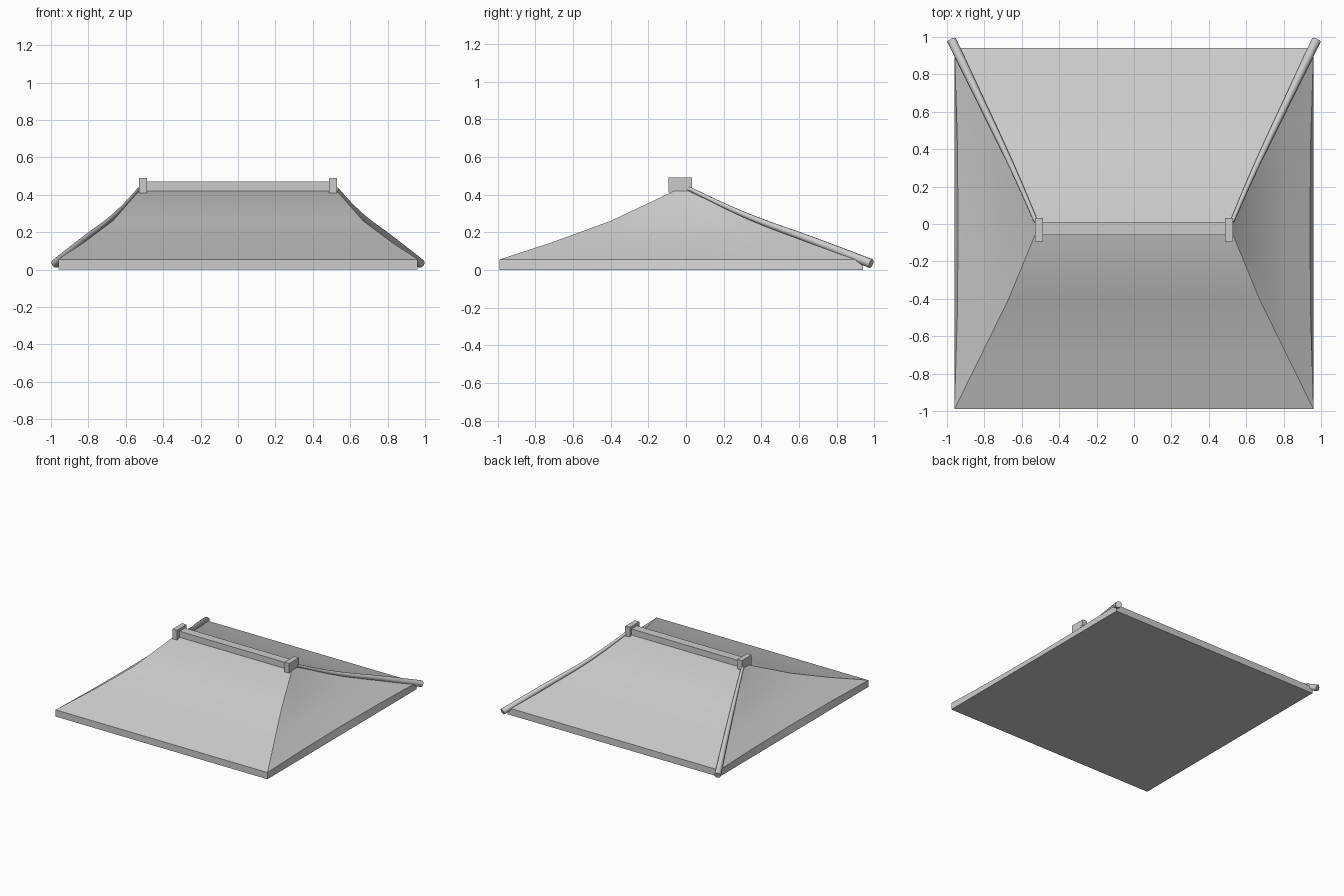
import bpy, bmesh
from mathutils import Vector

if "Cube" in bpy.data.objects:
    bpy.data.objects.remove(bpy.data.objects["Cube"])

CY = -0.025  # ridge line position in y


def box(name, size, loc):
    bpy.ops.mesh.primitive_cube_add(size=1, location=loc)
    ob = bpy.context.object
    ob.name = name
    ob.scale = size
    bpy.ops.object.transform_apply(location=False, rotation=False, scale=True)
    return ob


# Roof body: rectangular rings (half x, half y, z, inward sag of the end slopes)
levels = [(0.96, 0.965, 0.0, 0.0), (0.96, 0.965, 0.055, 0.02),
          (0.817, 0.675, 0.15, 0.015), (0.67, 0.375, 0.26, 0.01),
          (0.53, 0.035, 0.42, 0.0)]
steps = [-1, -0.5, 0, 0.5, 1]
bm = bmesh.new()
rings = []
for hx, hy, z, sag in levels:
    ring = []
    for side in (1, -1):
        for t in steps:
            x = side * (hx - sag * (1 - t * t))
            ring.append(bm.verts.new((x, CY + side * t * hy, z)))
    rings.append(ring)
n = len(rings[0])
for a, b in zip(rings, rings[1:]):
    for i in range(n):
        j = (i + 1) % n
        bm.faces.new((a[i], a[j], b[j], b[i]))
bm.faces.new(rings[0][::-1])
bm.faces.new(rings[-1])
bmesh.ops.recalc_face_normals(bm, faces=bm.faces)
mesh = bpy.data.meshes.new("roof_body")
bm.to_mesh(mesh)
bm.free()
roof = bpy.data.objects.new("roof_body", mesh)
bpy.context.collection.objects.link(roof)
bpy.context.view_layer.objects.active = roof
roof.select_set(True)
bpy.ops.object.shade_smooth_by_angle(angle=0.52)

# Ridge beam and its end blocks
box("ridge_beam", (1.0, 0.07, 0.06), (0, CY, 0.44))
for s, label in ((-1, "left"), (1, "right")):
    box("ridge_end_" + label, (0.042, 0.124, 0.08), (s * 0.508, -0.031, 0.45))

# Tapered round hip poles along the two back corners
path = [(0.525, 0.015, 0.432, 0.011), (0.60, 0.19, 0.347, 0.013),
        (0.677, 0.36, 0.272, 0.016), (0.82, 0.66, 0.160, 0.020),
        (0.975, 0.983, 0.033, 0.025)]
for s, label in ((-1, "left"), (1, "right")):
    cu = bpy.data.curves.new("hip_pole_" + label, 'CURVE')
    cu.dimensions = '3D'
    cu.bevel_depth = 1.0
    cu.bevel_resolution = 3
    cu.resolution_u = 4
    cu.use_fill_caps = True
    sp = cu.splines.new('BEZIER')
    sp.bezier_points.add(len(path) - 1)
    for p, (x, y, z, r) in zip(sp.bezier_points, path):
        p.co = Vector((s * x, y, z))
        p.radius = r
        p.handle_left_type = p.handle_right_type = 'AUTO'
    ob = bpy.data.objects.new("hip_pole_" + label, cu)
    bpy.context.collection.objects.link(ob)
    bpy.ops.object.select_all(action='DESELECT')
    ob.select_set(True)
    bpy.context.view_layer.objects.active = ob
    bpy.ops.object.convert(target='MESH')
    bpy.ops.object.shade_smooth_by_angle(angle=0.7)
